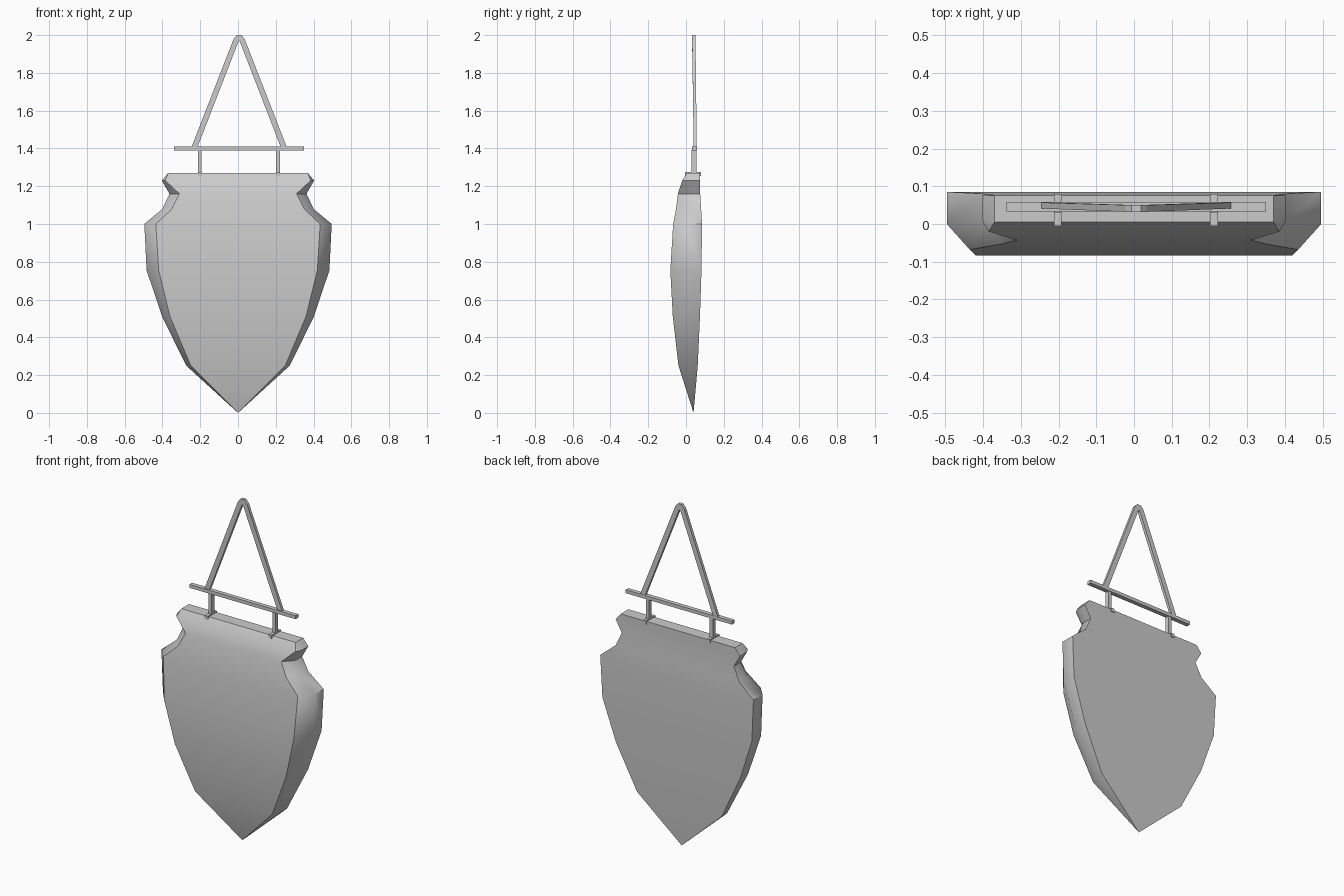
import bpy, bmesh

if "Cube" in bpy.data.objects:
    bpy.data.objects.remove(bpy.data.objects["Cube"])


def finish(name, bm, smooth=False):
    bmesh.ops.remove_doubles(bm, verts=bm.verts, dist=0.0005)
    bmesh.ops.recalc_face_normals(bm, faces=bm.faces)
    me = bpy.data.meshes.new(name)
    bm.to_mesh(me)
    bm.free()
    ob = bpy.data.objects.new(name, me)
    bpy.context.collection.objects.link(ob)
    if smooth:
        bpy.ops.object.select_all(action='DESELECT')
        ob.select_set(True)
        bpy.context.view_layer.objects.active = ob
        bpy.ops.object.shade_smooth_by_angle(angle=0.82)
    return ob


def box(name, x, y, z):
    bm = bmesh.new()
    bmesh.ops.create_cube(bm, size=1)
    for v in bm.verts:
        v.co = [(r[0] + r[1]) / 2 + c * (r[1] - r[0]) for r, c in zip((x, y, z), v.co)]
    return finish(name, bm)


# Shield board: z, side x, front x, back y, side y, front y
sections = [
    (1.27, .37, .37, .075, .005, .005),
    (1.23, .403, .385, .075, .01, -.02),
    (1.16, .363, .31, .075, .01, -.043),
    (1.08, .40, .35, .08, .005, -.053),
    (1.00, .496, .435, .085, 0, -.068),
    (.755, .484, .42, .082, -.003, -.083),
    (.51, .402, .36, .074, 0, -.07),
    (.25, .274, .25, .062, .012, -.04),
]
bm = bmesh.new()
rings = []
for z, xs, xf, yb, ys, yf in sections:
    half = [(xf, yf), (xs, ys), (xs, yb)]
    outline = half + [(-x, y) for x, y in reversed(half)]
    rings.append([bm.verts.new((x, y, z)) for x, y in outline])
for a, b in zip(rings, rings[1:]):
    for i in range(6):
        j = (i + 1) % 6
        bm.faces.new((a[i], a[j], b[j], b[i]))
bm.faces.new(rings[0])
tip = bm.verts.new((0, .04, 0))
for i in range(6):
    bm.faces.new((rings[-1][i], rings[-1][(i + 1) % 6], tip))
finish("shield_board", bm, smooth=True)

# Two posts with foot straps, and the cross bar
for side, x in (("left", -.202), ("right", .212)):
    box(side + "_post", (x - .01, x + .01), (.03, .055), (1.26, 1.392))
    box(side + "_foot_strap", (x - .01, x + .01), (-.005, .08), (1.255, 1.276))
box("cross_bar", (-.338, .35), (.033, .058), (1.39, 1.41))

# Triangular hanger: inverted V profile, given depth along y
cx = .006
outer = [(.253, 1.405), (.029, 1.98), (.012, 2.0)]
inner = [(.221, 1.405), (.004, 1.965)]
right = [(cx + x, z) for x, z in outer]
left = [(cx - x, z) for x, z in reversed(outer)]
out_pts = right + left
in_pts = [(cx + inner[0][0], inner[0][1]), (cx + inner[1][0], inner[1][1]),
          (cx + inner[1][0], inner[1][1]), (cx - inner[1][0], inner[1][1]),
          (cx - inner[1][0], inner[1][1]), (cx - inner[0][0], inner[0][1])]
bm = bmesh.new()
rings = []
for (xo, zo), (xi, zi) in zip(out_pts, in_pts):
    t = (zo - 1.405) / .595
    y0, y1 = .041 - .009 * t, .057 - .007 * t
    rings.append([bm.verts.new(p) for p in
                  ((xo, y0, zo), (xo, y1, zo), (xi, y1, zi), (xi, y0, zi))])
for a, b in zip(rings, rings[1:]):
    for i in range(4):
        j = (i + 1) % 4
        bm.faces.new((a[i], a[j], b[j], b[i]))
bm.faces.new(rings[0])
bm.faces.new(rings[-1])
# Weld only near-identical inner corner points
finish("hanger", bm)
